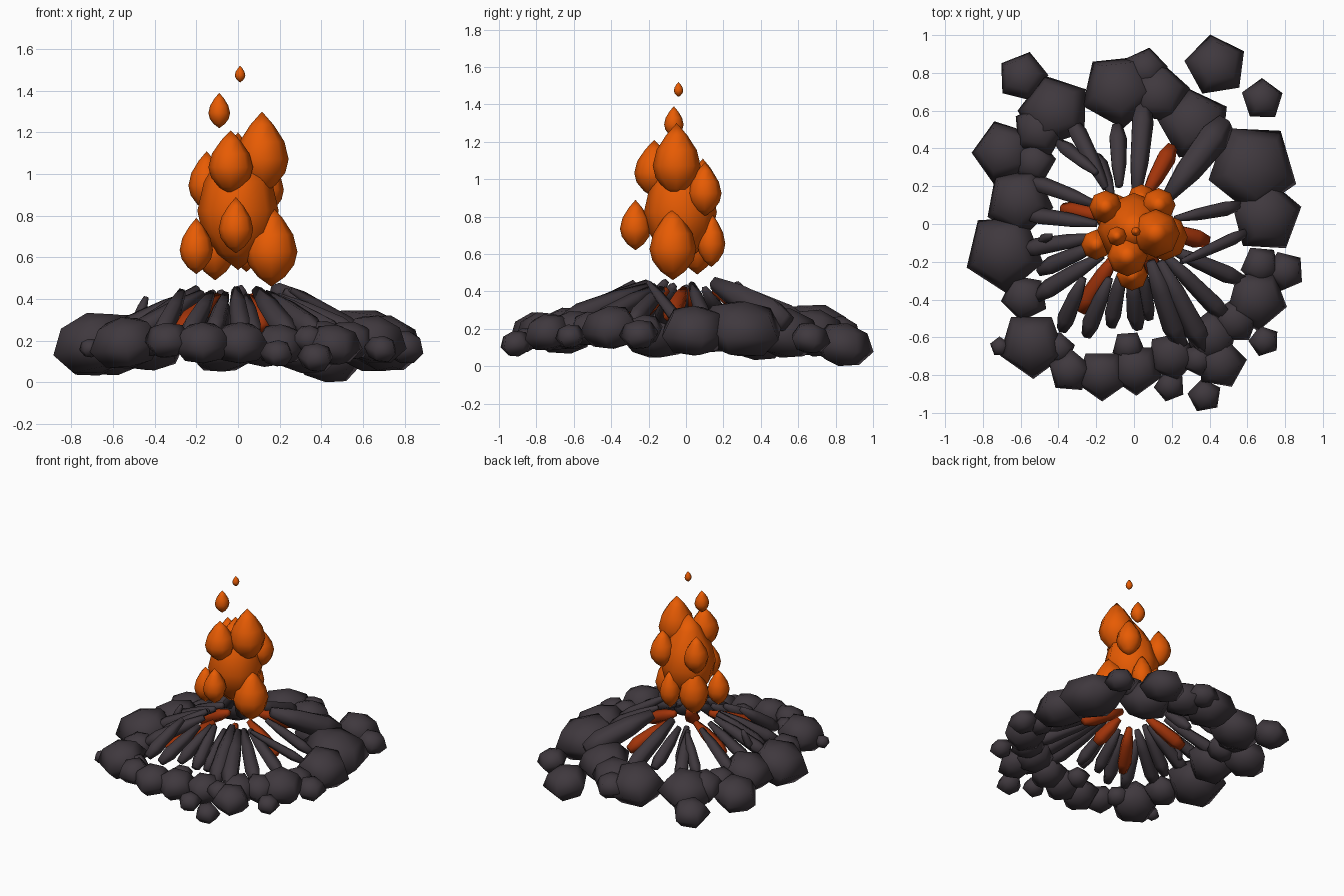
import bpy, math, random
from mathutils import Vector, Matrix

random.seed(4)


def material(name, rgb):
    m = bpy.data.materials.new(name)
    m.diffuse_color = (*rgb, 1)
    return m


STONE = material("charcoal", (0.050, 0.040, 0.048))
EMBER = material("ember_red", (0.36, 0.034, 0.003))
FLAME = material("flame_orange", (0.80, 0.105, 0.001))


def lathe(name, profile, sides, matrix, mat, angle):
    """Solid of revolution about local z from (radius, height) pairs."""
    verts, faces, rings = [], [], []
    for r, h in profile:
        start = len(verts)
        n = 1 if r == 0 else sides
        for i in range(n):
            a = 2 * math.pi * i / sides
            verts.append(matrix @ Vector((r * math.cos(a), r * math.sin(a), h)))
        rings.append([start + (i % n) for i in range(sides)])
    for lo, hi in zip(rings, rings[1:]):
        for i in range(sides):
            j = (i + 1) % sides
            quad = [lo[i], lo[j], hi[j], hi[i]]
            faces.append(list(dict.fromkeys(quad)))
    if profile[0][0] > 0:
        faces.append(rings[0][::-1])
    if profile[-1][0] > 0:
        faces.append(rings[-1])
    me = bpy.data.meshes.new(name)
    me.from_pydata(verts, [], faces)
    me.materials.append(mat)
    ob = bpy.data.objects.new(name, me)
    bpy.context.collection.objects.link(ob)
    bpy.context.view_layer.objects.active = ob
    ob.select_set(True)
    bpy.ops.object.shade_smooth_by_angle(angle=math.radians(angle))
    ob.select_set(False)
    return ob


# Ring of five-sided stones
STONE_PROFILE = [(0, -1), (0.64, -0.76), (1, -0.05), (0.68, 0.72), (0, 1)]


def stone(x, y, r, z=0.18, turn=None):
    turn = random.uniform(0, 72) if turn is None else turn
    out = Vector((x, y, 0)).normalized()
    tilt = Matrix.Rotation(math.radians(14), 4, Vector((-out.y, out.x, 0)))
    m = (Matrix.Translation((x, y, z)) @ tilt
         @ Matrix.Diagonal((r, r, min(0.62 * r + 0.012, 0.15), 1))
         @ Matrix.Rotation(math.radians(turn), 4, 'Z'))
    lathe("stone", STONE_PROFILE, 5, m, STONE, 85)


for s in [(-0.69, -0.15, 0.22, 0.19, 58), (0.63, 0.30, 0.25, 0.20, 52),
          (-0.69, 0.38, 0.175, 0.15, 36), (-0.59, 0.78, 0.138, 0.13, 3),
          (-0.54, -0.64, 0.185, 0.19, 55), (0.435, 0.84, 0.17, 0.115, 28),
          (0.68, 0.66, 0.115, 0.15, 18), (0.69, -0.62, 0.085, 0.16, 35),
          (0.375, -0.91, 0.093, 0.12, 28), (-0.71, -0.65, 0.055, 0.165, 20),
          (0.80, -0.25, 0.11, 0.17, 40), (0.70, 0.04, 0.20, 0.19, 15),
          (-0.17, -0.80, 0.145, 0.19, 54), (0.01, -0.77, 0.145, 0.19, 55),
          (-0.42, 0.60, 0.20, 0.19, 35), (-0.08, 0.71, 0.21, 0.19, 60)]:
    stone(*s)
for x, y, r in [(0.06, 0.82, 0.12), (0.13, 0.69, 0.17), (0.32, 0.53, 0.20),
                (0.65, -0.40, 0.17), (0.54, -0.51, 0.13), (0.41, -0.60, 0.15),
                (0.46, -0.74, 0.14), (0.20, -0.70, 0.14), (-0.03, -0.65, 0.09),
                (-0.34, -0.78, 0.12), (-0.58, -0.39, 0.13), (-0.61, 0.12, 0.19),
                (-0.50, 0.50, 0.15), (0.67, -0.22, 0.11), (-0.40, -0.66, 0.09),
                (-0.53, 0.33, 0.12), (0.34, -0.72, 0.09)]:
    stone(x, y, r, 0.19 + random.uniform(-0.015, 0.02))
stone(0.19, -0.86, 0.085, 0.14)


# Charred sticks and glowing embers leaning towards the middle
def stick(name, x0, y0, x1, y1, w, mat, z0=0.21, z1=0.42):
    a, b = Vector((x0, y0, z0)), Vector((x1, y1, z1))
    d = b - a
    L, r = d.length, w / 2
    m = Matrix.Translation(a) @ d.to_track_quat('Z', 'Y').to_matrix().to_4x4()
    lathe(name, [(r * .7, 0), (r * 1.2, L * .22), (r, L * .65), (r * .5, L)],
          5, m, mat, 85)


for x0, y0, x1, y1, w in [
        (0.05, 0.65, 0.01, 0.15, .105), (0.48, 0.54, 0.18, 0.15, .15),
        (-0.09, 0.52, -0.08, 0.20, .085), (-0.20, 0.36, -0.12, 0.16, .075),
        (-0.34, 0.56, -0.15, 0.19, .085), (-0.40, 0.43, -0.20, 0.27, .07),
        (-0.56, 0.23, -0.20, 0.10, .08), (-0.58, 0.05, -0.20, 0.00, .08),
        (-0.60, -0.14, -0.20, -0.07, .085), (-0.50, -0.25, -0.19, -0.11, .085),
        (-0.52, -0.39, -0.17, -0.17, .09), (-0.38, -0.56, -0.27, -0.29, .085),
        (-0.25, -0.59, -0.13, -0.29, .085), (-0.12, -0.54, -0.06, -0.24, .08),
        (0.02, -0.55, -0.01, -0.27, .085), (0.08, -0.50, 0.04, -0.22, .075),
        (0.25, -0.64, 0.09, -0.20, .11), (0.38, -0.66, 0.14, -0.20, .11),
        (0.50, -0.50, 0.16, -0.16, .09), (0.58, -0.30, 0.19, -0.13, .085),
        (0.60, -0.04, 0.25, -0.20, .06), (0.56, 0.10, 0.22, 0.03, .07)]:
    stick("charred_stick", x0, y0, x1, y1, w, STONE,
          random.uniform(.21, .25), random.uniform(.41, .45))
stick("charred_stick", -0.49, -0.09, -0.44, -0.06, .05, STONE, 0.27, 0.41)

for x0, y0, x1, y1 in [(0.20, 0.41, 0.06, 0.15), (-0.38, 0.08, -0.10, 0.03),
                       (-0.28, -0.46, -0.09, -0.16), (0.39, -0.09, 0.10, -0.01),
                       (0.12, -0.27, 0.05, -0.10)]:
    stick("ember", x0, y0, x1, y1, .09, EMBER, 0.26, 0.41)

# Teardrop flames and sparks: x, y, bottom, top, radius
DROP = [(0, 0), (0.52, 0.12), (0.88, 0.27), (1, 0.43), (0.84, 0.64),
        (0.44, 0.84), (0, 1)]


def flame(name, x, y, lo, hi, r):
    m = Matrix.Translation((x, y, lo)) @ Matrix.Diagonal((r, r, hi - lo, 1))
    lathe(name, DROP, 8, m, FLAME, 85)


flame("main_flame", 0.00, -0.03, 0.54, 1.20, 0.195)
for f in [(0.115, -0.05, 0.90, 1.30, 0.128), (0.16, -0.07, 0.46, 0.85, 0.125),
          (-0.035, -0.17, 0.90, 1.21, 0.107), (-0.15, 0.09, 0.82, 1.11, 0.088),
          (-0.01, -0.27, 0.62, 0.89, 0.083), (-0.20, -0.11, 0.52, 0.79, 0.08),
          (-0.11, 0.06, 0.49, 0.85, 0.105), (0.04, 0.135, 0.53, 0.82, 0.075),
          (0.13, 0.10, 0.80, 1.09, 0.09)]:
    flame("flame", *f)
flame("spark", -0.09, -0.065, 1.22, 1.39, 0.052)
flame("spark", 0.01, -0.04, 1.44, 1.52, 0.025)
